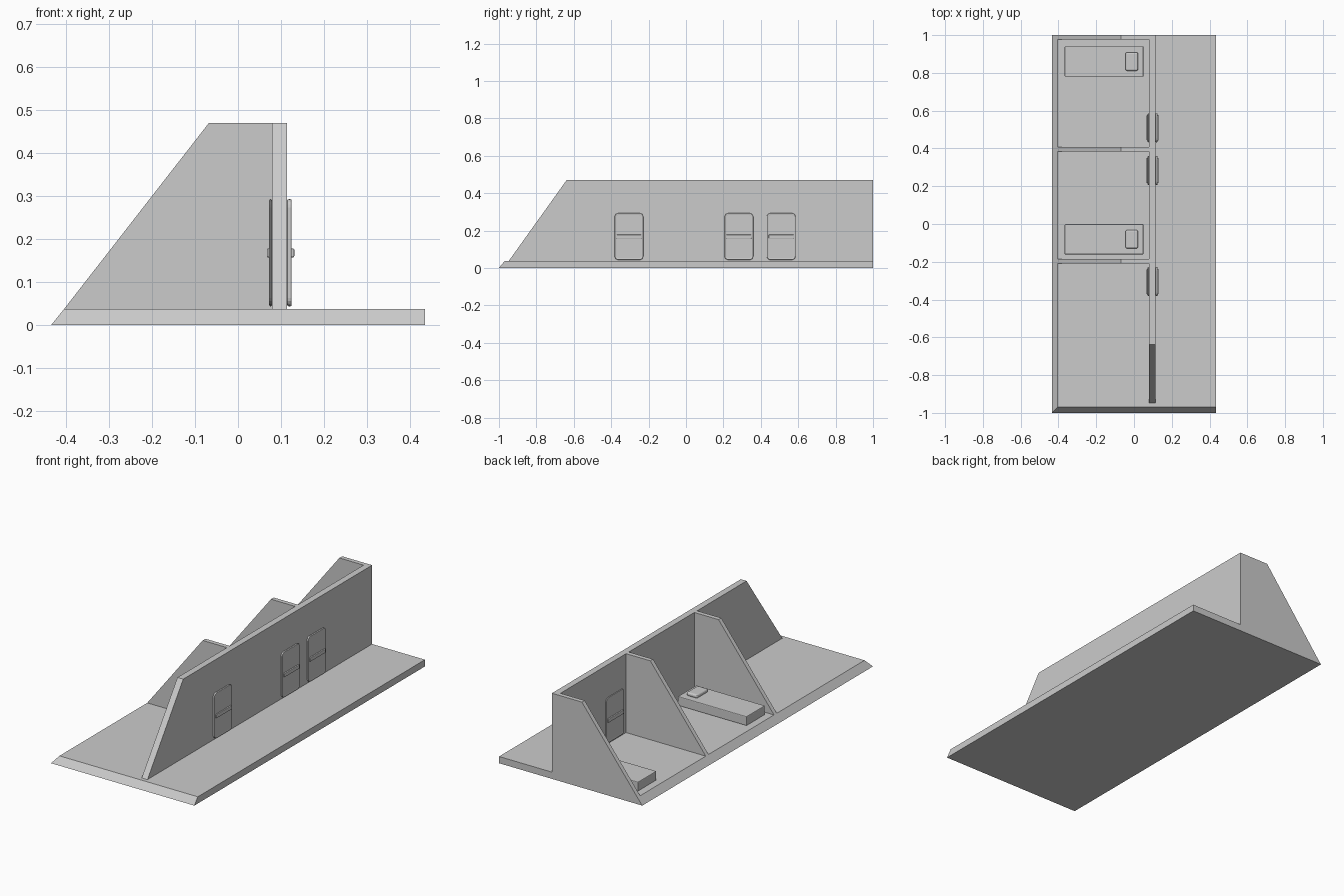
import bpy
import bmesh
import math
from mathutils import Vector

cube = bpy.data.objects.get("Cube")
if cube:
    bpy.data.objects.remove(cube, do_unlink=True)

grey = bpy.data.materials.new("plain grey")
grey.use_nodes = True
colour = (0.6, 0.6, 0.6, 1)
grey.diffuse_color = colour
grey.node_tree.nodes["Principled BSDF"].inputs["Base Color"].default_value = colour

FLOOR = 0.037
TOP = 0.47
WALL_IN, WALL_OUT = 0.079, 0.114


def finish(name, bm):
    bmesh.ops.recalc_face_normals(bm, faces=bm.faces)
    mesh = bpy.data.meshes.new(name)
    bm.to_mesh(mesh)
    bm.free()
    mesh.materials.append(grey)
    obj = bpy.data.objects.new(name, mesh)
    bpy.context.collection.objects.link(obj)
    return obj


def prism(name, points, offset):
    """Extrude a flat outline along an offset vector."""
    bm = bmesh.new()
    face = bm.faces.new([bm.verts.new(p) for p in points])
    result = bmesh.ops.extrude_face_region(bm, geom=[face], use_keep_orig=True)
    verts = [g for g in result["geom"] if isinstance(g, bmesh.types.BMVert)]
    bmesh.ops.translate(bm, verts=verts, vec=Vector(offset))
    return finish(name, bm)


def box(name, x, y, z):
    pts = [(x[0], y[0], z[0]), (x[1], y[0], z[0]), (x[1], y[1], z[0]), (x[0], y[1], z[0])]
    return prism(name, pts, (0, 0, z[1] - z[0]))


def soften(obj, width, segments=2):
    mod = obj.modifiers.new("soft edges", "BEVEL")
    mod.width = width
    mod.segments = segments
    mod.limit_method = "ANGLE"
    mod.angle_limit = math.radians(40)


# Base slab with sloped front and right edges
base = box("base", (-0.435, 0.435), (-1, 1), (0, FLOOR))
for v in base.data.vertices:
    if v.co.z > 0.01:
        if v.co.x < 0:
            v.co.x += 0.03
        if v.co.y < 0:
            v.co.y += 0.03

# Long corridor wall with a sloped front end
prism("corridor_wall",
      [(WALL_IN, -0.948, FLOOR), (WALL_IN, 1, FLOOR), (WALL_IN, 1, TOP), (WALL_IN, -0.638, TOP)],
      (WALL_OUT - WALL_IN, 0, 0))

# Cabin partitions with sloped outer edges
for i, y in enumerate((-0.209, 0.383, 0.976)):
    prism(f"partition_{i + 1}",
          [(-0.405, y, FLOOR), (WALL_IN, y, FLOOR), (WALL_IN, y, TOP), (-0.068, y, TOP)],
          (0, 0.024, 0))


def door_panel(name, y, side):
    """Rounded panel on one wall face, with bevelled rim and crossbar."""
    start = WALL_OUT if side > 0 else WALL_IN
    depth = 0.012 if side > 0 else 0.007
    half, low, high, radius = 0.077, 0.043, 0.293, 0.02
    outline = []
    corners = [(half - radius, high - radius), (radius - half, high - radius),
               (radius - half, low + radius), (half - radius, low + radius)]
    for quarter, (cy, cz) in enumerate(corners):
        for step in range(5):
            a = math.pi / 2 * (quarter + step / 4)
            outline.append((start, y + cy + radius * math.cos(a), cz + radius * math.sin(a)))
    panel = prism(name, outline, (side * depth, 0, 0))
    soften(panel, 0.005)
    # Shallow inset field inside the rim
    bm = bmesh.new()
    bm.from_mesh(panel.data)
    outer = max(bm.faces, key=lambda f: f.calc_center_median().x * side)
    bmesh.ops.inset_region(bm, faces=[outer], thickness=0.011, depth=0)
    bmesh.ops.translate(bm, verts=outer.verts, vec=(-side * 0.002, 0, 0))
    bm.to_mesh(panel.data)
    bm.free()
    tip = start + side * (depth + 0.005)
    bar = box(name + "_crossbar", sorted((start, tip)), (y - 0.067, y + 0.067), (0.157, 0.178))
    soften(bar, 0.003)


for i, y in enumerate((-0.305, 0.283, 0.509)):
    door_panel(f"door_{i + 1}_outer", y, 1)
    door_panel(f"door_{i + 1}_inner", y, -1)

# Bunks with pillows
for i, y in enumerate((-0.081, 0.86)):
    bunk = box(f"bunk_{i + 1}", (-0.367, 0.05), (y - 0.08, y + 0.08), (FLOOR, 0.088))
    soften(bunk, 0.004)
    pillow = box(f"pillow_{i + 1}", (-0.045, 0.021), (y - 0.049, y + 0.049), (0.086, 0.107))
    soften(pillow, 0.009, 3)
